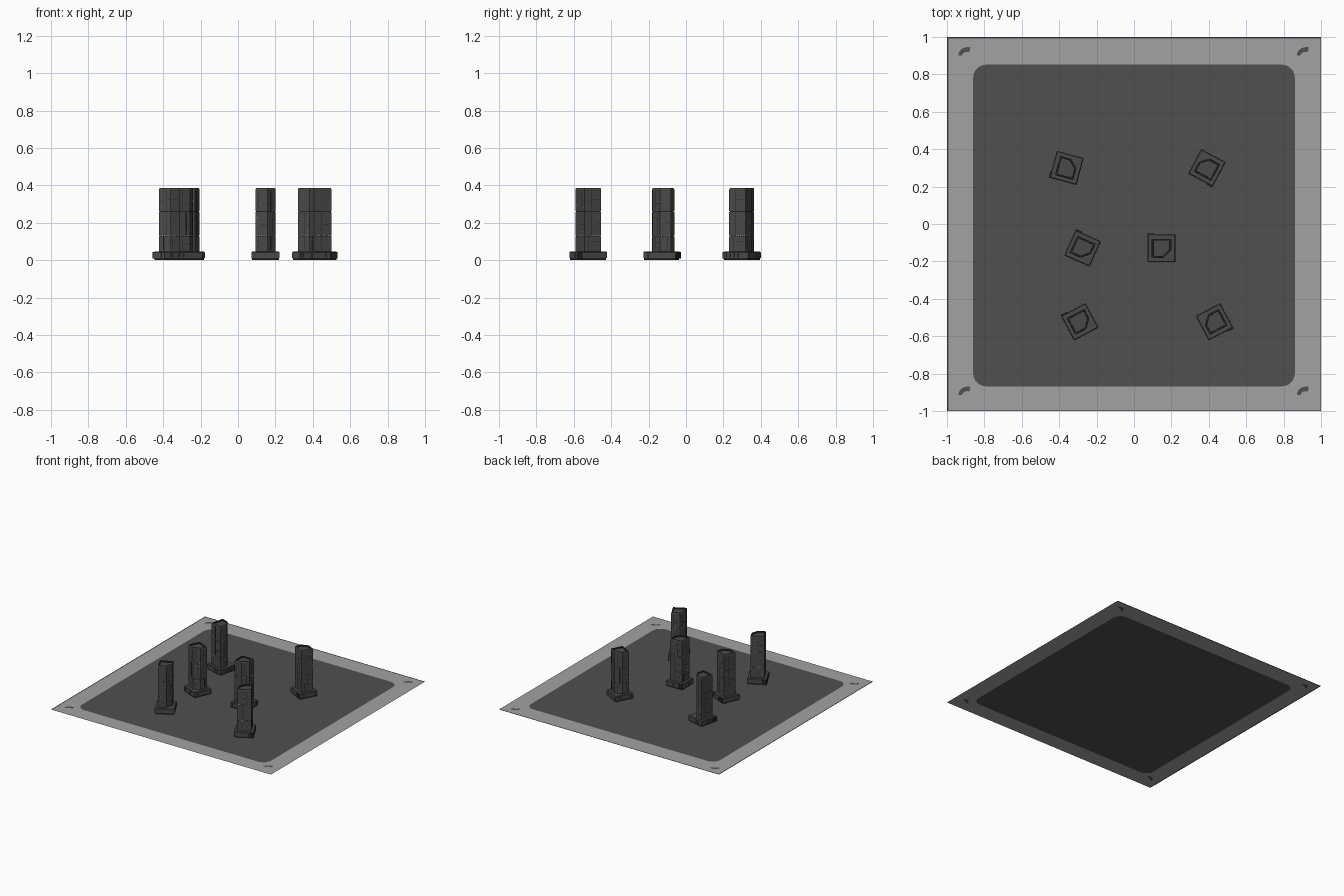
import bpy, bmesh, math, random
from mathutils import Vector

if "Cube" in bpy.data.objects:
    bpy.data.objects.remove(bpy.data.objects["Cube"])

random.seed(4)

def mat(name, v):
    m = bpy.data.materials.new(name)
    m.diffuse_color = (v, v, v, 1)
    m.use_nodes = True
    m.node_tree.nodes["Principled BSDF"].inputs["Base Color"].default_value = m.diffuse_color
    return m

LIGHT = mat("pale grey border", 0.36)
DARK = mat("charcoal", 0.08)
WALL = mat("dark wall", 0.068)
SEAM = mat("black seam", 0.018)
LAMP = mat("white lamp", 0.75)

def finish(name, bm, mats):
    me = bpy.data.meshes.new(name)
    bm.to_mesh(me)
    bm.free()
    for m in mats:
        me.materials.append(m)
    return me

def place(name, me, loc=(0, 0, 0), rot=0):
    o = bpy.data.objects.new(name, me)
    o.location = loc
    o.rotation_euler.z = math.radians(rot)
    bpy.context.collection.objects.link(o)
    return o

def rounded(x0, y0, x1, y1, r, n=6):
    pts = []
    for i, (cx, cy) in enumerate([(x1-r, y1-r), (x0+r, y1-r), (x0+r, y0+r), (x1-r, y0+r)]):
        for k in range(n + 1):
            a = math.pi / 2 * (i + k / n)
            pts.append((cx + r * math.cos(a), cy + r * math.sin(a)))
    return pts

def arc_mark(cx, cy):
    # small comma-shaped mark near a ground corner
    out, inn = [], []
    for k in range(7):
        a = math.radians(75 + 105 * k / 6)
        w = 0.026 - 0.001 * k
        out.append((cx + 0.022 + 0.052 * math.cos(a), cy - 0.025 + 0.046 * math.sin(a)))
        inn.append((cx + 0.022 + (0.052 - w) * math.cos(a), cy - 0.025 + (0.046 - w) * math.sin(a)))
    return out + inn[::-1]

# ground sheet: pale border with the dark shapes cut into it
dark_loops = [rounded(-0.86, -0.868, 0.86, 0.852, 0.07)]
dark_loops += [arc_mark(x, y) for x in (-0.91, 0.90) for y in (0.925, -0.89)]
T = 0.991
bm = bmesh.new()
edges = []
for loop in [[(-T, -1), (1, -1), (1, T), (-T, T)]] + dark_loops:
    vs = [bm.verts.new((x, y, 0)) for x, y in loop]
    edges += [bm.edges.new((vs[i - 1], vs[i])) for i in range(len(vs))]
bmesh.ops.triangle_fill(bm, edges=edges, use_beauty=True, normal=(0, 0, 1))
place("ground_border", finish("ground_border", bm, [LIGHT]))
bm = bmesh.new()
strips = [[(-1, -1), (-T, -1), (-T, 1), (-1, 1)], [(-T, T), (1, T), (1, 1), (-T, 1)]]
for loop in dark_loops + strips:
    bm.faces.new([bm.verts.new((x, y, 0)) for x, y in loop])
bmesh.ops.recalc_face_normals(bm, faces=bm.faces)
for f in bm.faces:
    if f.normal.z < 0:
        f.normal_flip()
place("ground_dark_field", finish("ground_dark_field", bm, [DARK]))

def inset(pts, d):
    # offset a counter-clockwise convex outline inward by d
    n, res = len(pts), []
    for i in range(n):
        p = Vector(pts[i])
        a = (p - Vector(pts[i - 1])).normalized()
        b = (Vector(pts[(i + 1) % n]) - p).normalized()
        na, nb = Vector((-a.y, a.x)), Vector((-b.y, b.x))
        res.append(p + (na + nb) * d / (1 + na.dot(nb)))
    return res

def loft(bm, pts, rings, seam_rings=()):
    # stack outlines (inset, z), capped at both ends
    rows = [[bm.verts.new((p[0], p[1], z)) for p in inset(pts, d)] for d, z in rings]
    n = len(pts)
    for k in range(len(rows) - 1):
        for i in range(n):
            j = (i + 1) % n
            f = bm.faces.new((rows[k][i], rows[k][j], rows[k + 1][j], rows[k + 1][i]))
            f.material_index = 1 if k in seam_rings else 0
    bm.faces.new(rows[0][::-1])
    bm.faces.new(rows[-1])

def box(bm, x0, x1, y0, y1, z0, z1, mi=0):
    vs = bmesh.ops.create_cube(bm, size=1)["verts"]
    for v in vs:
        v.co = ((x0 + x1) / 2 + v.co.x * (x1 - x0), (y0 + y1) / 2 + v.co.y * (y1 - y0),
                (z0 + z1) / 2 + v.co.z * (z1 - z0))
    for f in {f for v in vs for f in v.link_faces}:
        f.material_index = mi

# tower shaft: square with one corner cut, two seams, recessed roof
OUT = [(-0.053, -0.05), (0.012, -0.05), (0.053, -0.008), (0.053, 0.05), (-0.053, 0.05)]
bm = bmesh.new()
rings = [(0, 0.045)]
for z in (0.13, 0.26):
    rings += [(0, z - 0.002), (0.0025, z - 0.002), (0.0025, z + 0.002), (0, z + 0.002)]
rings += [(0, 0.378), (0.003, 0.387), (0.008, 0.387), (0.009, 0.376)]
loft(bm, OUT, rings, (2, 6, 11))
shaft = finish("tower_shaft", bm, [WALL, SEAM])

# thin wall plates: vertical and horizontal seams, lamps along the bands
bm = bmesh.new()
def plate(side, u, z, w, h, mi, t=0.0008):
    a, b = Vector(OUT[side]), Vector(OUT[(side + 1) % 5])
    d = (b - a).normalized()
    nrm = Vector((d.y, -d.x))
    c = a + (b - a) * u
    rows = []
    for off in (-0.001, t):
        q = [c + d * s * w / 2 + nrm * off for s in (-1, 1, 1, -1)]
        rows.append([bm.verts.new((p.x, p.y, z + s * h / 2)) for p, s in zip(q, (-1, -1, 1, 1))])
    faces = [bm.faces.new(rows[1])]
    for i in range(4):
        faces.append(bm.faces.new((rows[0][i], rows[0][(i + 1) % 4], rows[1][(i + 1) % 4], rows[1][i])))
    for f in faces:
        f.material_index = mi

for s in range(5):
    length = (Vector(OUT[(s + 1) % 5]) - Vector(OUT[s])).length
    for z0, z1 in ((0.055, 0.125), (0.135, 0.255), (0.265, 0.372)):
        plate(s, random.choice((0.25, 0.4, 0.65)), (z0 + z1) / 2, 0.002, z1 - z0, 0)
        plate(s, 0.7, z0 + (z1 - z0) * random.uniform(0.3, 0.7), length * 0.4, 0.002, 0)
    n = int(length / 0.012)
    for z in (0.13, 0.26):
        for k in range(n):
            plate(s, (k + 0.5) / n, z, 0.005, 0.002, 1)
    for k in range(int(length * 130)):
        plate(s, random.uniform(0.08, 0.92), random.uniform(0.07, 0.36), 0.0022, 0.0018, 1)
details = finish("tower_wall_details", bm, [SEAM, LAMP])

# square plinth with side ribs, a recessed foot and a corner tab
H = 0.074
SQ = [(-H, -H), (H, -H), (H, H), (-H, H)]
bm = bmesh.new()
loft(bm, SQ, [(0.003, 0.002), (0.003, 0.012), (0, 0.012), (0, 0.042), (0.004, 0.047)], (0,))
for k in range(6):
    u = -0.06 + k * 0.024
    for s in (-1, 1):
        box(bm, u - 0.004, u + 0.004, s * H - 0.0015, s * H + 0.0015, 0.014, 0.04)
        box(bm, s * H - 0.0015, s * H + 0.0015, u - 0.004, u + 0.004, 0.014, 0.04)
box(bm, -H, -0.037, H - 0.002, H + 0.006, 0.01, 0.045, 1)
plinth = finish("tower_plinth", bm, [WALL, SEAM])

# six towers: x, y, rotation
for i, (x, y, r) in enumerate([(-0.36, 0.30, 75), (0.39, 0.30, 152), (-0.275, -0.13, -24),
                               (0.147, -0.13, 0), (-0.29, -0.523, 28), (0.43, -0.523, 208)], 1):
    for me in (plinth, shaft, details):
        place(f"{me.name}_{i}", me, (x, y, 0), r)
